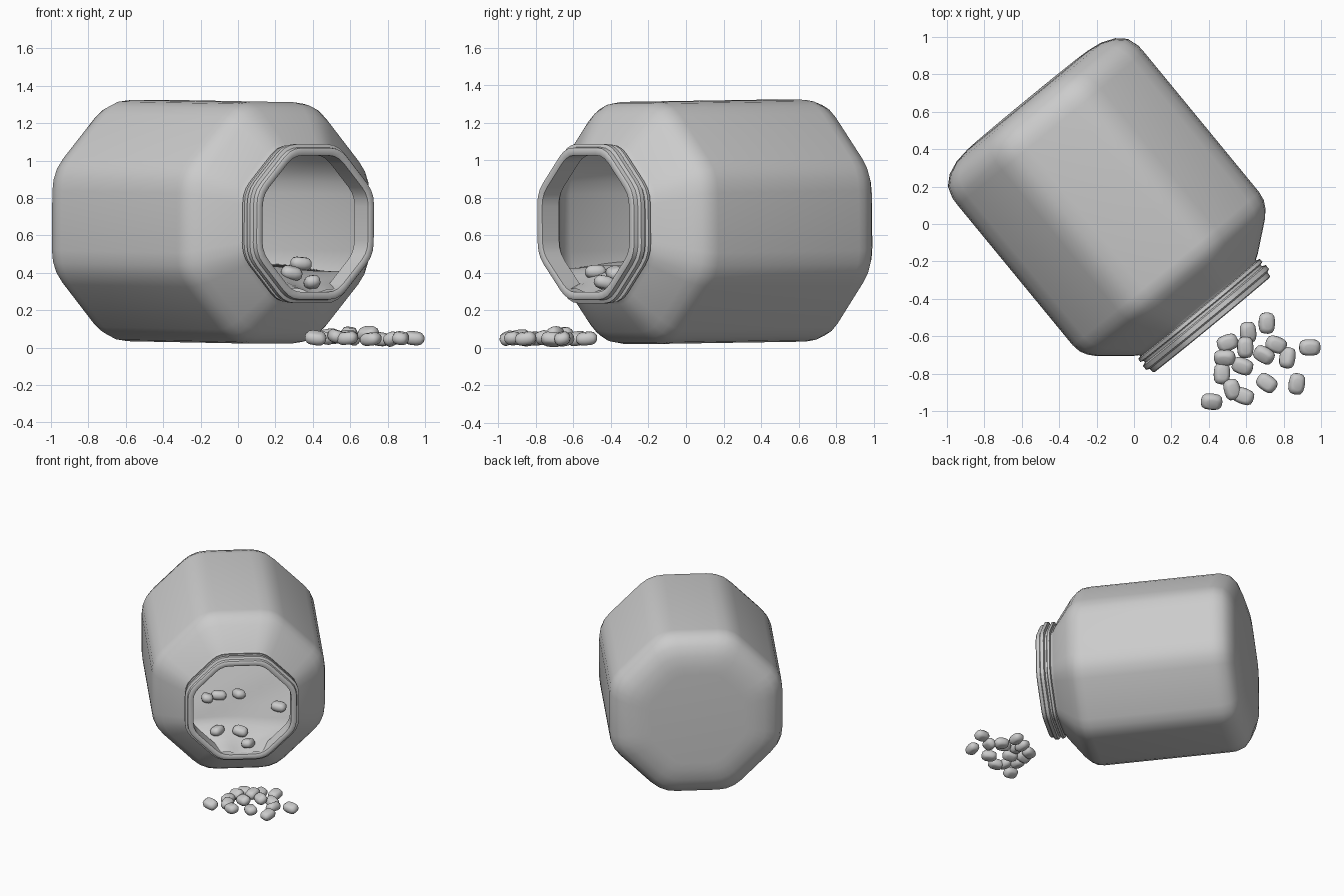
import bpy, bmesh, math, random
from mathutils import Matrix, Vector, Euler

if "Cube" in bpy.data.objects:
    bpy.data.objects.remove(bpy.data.objects["Cube"])

random.seed(4)


def loft(name, rings, angle=35):
    """Skin closed rings of equal point count and cap both ends."""
    bm = bmesh.new()
    loops = [[bm.verts.new(p) for p in ring] for ring in rings]
    n = len(loops[0])
    for a, b in zip(loops, loops[1:]):
        for i in range(n):
            j = (i + 1) % n
            bm.faces.new((a[i], a[j], b[j], b[i]))
    bm.faces.new(loops[0])
    bm.faces.new(loops[-1])
    return finish(name, bm, angle)


def finish(name, bm, angle):
    bmesh.ops.recalc_face_normals(bm, faces=bm.faces)
    me = bpy.data.meshes.new(name)
    bm.to_mesh(me)
    bm.free()
    ob = bpy.data.objects.new(name, me)
    bpy.context.collection.objects.link(ob)
    bpy.ops.object.select_all(action='DESELECT')
    ob.select_set(True)
    bpy.context.view_layer.objects.active = ob
    bpy.ops.object.shade_smooth_by_angle(angle=math.radians(angle))
    return ob


def rounded(corners, f, steps=4):
    """Round each corner of a 2D polygon with a small curve."""
    pts = []
    n = len(corners)
    for i, c in enumerate(corners):
        a = c.lerp(corners[i - 1], f)
        b = c.lerp(corners[(i + 1) % n], f)
        for k in range(steps):
            u = k / (steps - 1)
            pts.append(a.lerp(c, u).lerp(c.lerp(b, u), u))
    return pts


octagon = rounded([Vector((math.cos(a), math.sin(a))) / math.cos(math.pi / 8)
                   for a in [(i + .5) * math.pi / 4 for i in range(8)]], 0.2)

# frame of the toppled jar: local x runs along its axis towards the mouth
jar_frame = (Matrix.Translation((-.015, -.013, .67))
             @ Matrix.Rotation(math.radians(-50.6), 4, 'Z')
             @ Matrix.Rotation(math.radians(.7), 4, 'Y'))

# jar: outer wall from base to rim, then inner wall back to the base
profile = [(-.875, .36), (-.872, .42), (-.86, .50), (-.83, .573), (-.785, .622), (-.72, .643),
           (-.68, .645), (.29, .645), (.34, .637), (.38, .615), (.42, .58), (.54, .432),
           (.557, .405), (.567, .40), (.572, .42), (.59, .422), (.596, .405), (.61, .405),
           (.617, .425), (.642, .425), (.65, .408), (.675, .405), (.68, .398),
           (.68, .375), (.675, .365), (.56, .365), (.535, .39), (.40, .55), (.34, .60),
           (.28, .61), (-.70, .61), (-.80, .56), (-.84, .36)]
jar = loft("jar", [[(t, p.x * r, p.y * r) for p in octagon] for t, r in profile])
jar.matrix_world = jar_frame

# heap of contents: lies low at the mouth and higher in the body
rows = [(-.79, -.22, .54), (-.3, -.23, .60), (.15, -.24, .60), (.36, -.24, .55),
        (.44, -.265, .46), (.54, -.32, .22), (.66, -.36, .155)]


def heap_at(t):
    for (t0, z0, w0), (t1, z1, w1) in zip(rows, rows[1:]):
        if t <= t1:
            u = (t - t0) / (t1 - t0)
            return z0 + u * (z1 - z0), w0 + u * (w1 - w0)
    return rows[-1][1:]


bm = bmesh.new()
grid = []
for i in range(25):
    t = -.79 + 1.45 * i / 24
    z, w = heap_at(t)
    grid.append([bm.verts.new((t, w * s, z + .012 * math.sin(7 * t + 4 * s) - .02 * s * w))
                 for s in [k / 6 - 1 for k in range(13)]])
for a, b in zip(grid, grid[1:]):
    for k in range(12):
        bm.faces.new((a[k], b[k], b[k + 1], a[k + 1]))
finish("contents_surface", bm, 60).matrix_world = jar_frame

# pill: flattened rounded block
outline = rounded([Vector(c) for c in ((.057, .043), (-.057, .043), (-.057, -.043), (.057, -.043))], .4)


def pill(name, loc, yaw, roll=0, pitch=0):
    layers = [(-.033, .5), (-.028, .75), (-.012, .98), (0, 1), (.012, .98), (.028, .75), (.033, .5)]
    ob = loft(name, [[(p.x * s, p.y * s, z) for p in outline] for z, s in layers], 50)
    rot = Euler([math.radians(a) for a in (roll, pitch, yaw)]).to_matrix().to_4x4()
    ob.matrix_world = Matrix.Translation(loc) @ rot


# spilled pills: x, y, z, yaw, roll
spilled = [(.71, -.53, .05, 88, 10), (.61, -.58, .05, 95, 20), (.50, -.635, .055, 20, 10),
           (.595, -.66, .075, 90, 5), (.485, -.715, .06, 0, 30), (.695, -.70, .075, -30, 30),
           (.76, -.645, .045, -20, 10), (.94, -.66, .05, 0, 15), (.82, -.715, .045, 82, -30),
           (.58, -.76, .055, -20, 20), (.47, -.80, .05, 88, 10), (.71, -.85, .045, -35, 8),
           (.87, -.855, .05, 80, 10), (.525, -.885, .06, 105, 15), (.585, -.92, .05, -20, 5),
           (.415, -.95, .052, -5, 25)]
for i, (x, y, z, yaw, roll) in enumerate(spilled):
    pill(f"spilled_pill_{i + 1}", (x, y, z), yaw, roll, random.uniform(-10, 10))

# pills resting on the heap inside the jar
inside = [(-.05, .03), (-.04, -.12), (0, -.21), (.18, .31), (.47, -.17), (.48, 0), (.59, .05)]
for i, (t, p) in enumerate(inside):
    loc = jar_frame @ Vector((t, p, heap_at(t)[0] + .022))
    pill(f"inner_pill_{i + 1}", loc, random.uniform(0, 180), random.uniform(-20, 20),
         random.uniform(-15, 15))
